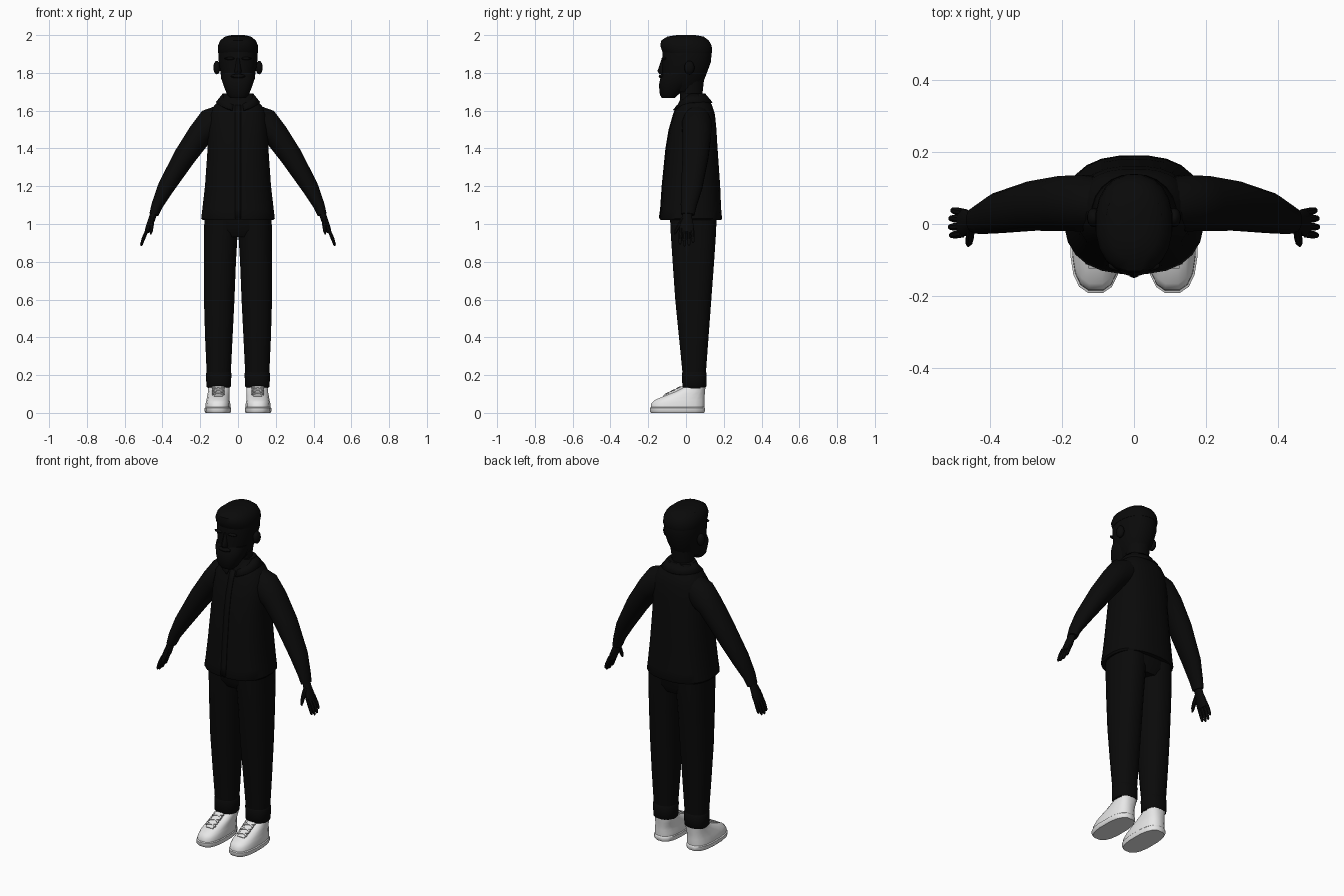
import bpy
import bmesh
from math import sin, cos, pi, radians, copysign
from mathutils import Vector, Matrix

default_cube = bpy.data.objects.get("Cube")
if default_cube:
    bpy.data.objects.remove(default_cube, do_unlink=True)


def make_material(name, value):
    mat = bpy.data.materials.new(name)
    mat.use_nodes = True
    colour = (value, value, value, 1)
    mat.diffuse_color = colour
    mat.node_tree.nodes["Principled BSDF"].inputs["Base Color"].default_value = colour
    return mat


black = make_material("soft black", .003)
white = make_material("shoe white", .8)


def finish(name, bm, mat, angle=40):
    """Turn a bmesh into a smooth shaded object with sharp creases kept."""
    bmesh.ops.recalc_face_normals(bm, faces=bm.faces)
    mesh = bpy.data.meshes.new(name)
    bm.to_mesh(mesh)
    bm.free()
    mesh.materials.append(mat)
    mesh.shade_smooth()
    mesh.set_sharp_from_angle(angle=radians(angle))
    obj = bpy.data.objects.new(name, mesh)
    bpy.context.scene.collection.objects.link(obj)
    return obj


def loft(name, rings, mat=black, sides=20, power=1.0):
    """Skin a list of (centre, u axis, v axis) superellipse rings."""
    bm = bmesh.new()
    loops = []
    for centre, u, v in rings:
        loop = []
        for i in range(sides):
            a = 2 * pi * (i + .5) / sides
            cu = copysign(abs(cos(a)) ** power, cos(a))
            cv = copysign(abs(sin(a)) ** power, sin(a))
            loop.append(bm.verts.new(centre + u * cu + v * cv))
        loops.append(loop)
    for low, high in zip(loops, loops[1:]):
        for i in range(sides):
            j = (i + 1) % sides
            bm.faces.new((low[i], low[j], high[j], high[i]))
    bm.faces.new(loops[0])
    bm.faces.new(loops[-1])
    return finish(name, bm, mat)


def stack(name, levels, mat=black, sides=20, power=1.0):
    """Loft level rings given as (z, front y, back y, left x, right x)."""
    rings = []
    for z, front, back, x0, x1 in levels:
        centre = Vector(((x0 + x1) / 2, (front + back) / 2, z))
        rings.append((centre, Vector(((x1 - x0) / 2, 0, 0)),
                      Vector((0, (back - front) / 2, 0))))
    return loft(name, rings, mat, sides, power)


def centred(levels):
    return [(z, front, back, -w, w) for z, front, back, w in levels]


def limb(name, path, side, sides=16):
    """Loft along a path of (x, y, z, thickness, depth), mirrored by side."""
    points = [Vector((side * p[0], p[1], p[2])) for p in path]
    rings = []
    for i, p in enumerate(path):
        along = points[min(i + 1, len(path) - 1)] - points[max(i - 1, 0)]
        across = along.cross(Vector((0, 1, 0))).normalized()
        depth = across.cross(along).normalized()
        rings.append((points[i], across * p[3], depth * p[4]))
    return loft(name, rings, black, sides)


def ellipsoid(name, centre, radii):
    bm = bmesh.new()
    matrix = Matrix.Translation(centre) @ Matrix.Diagonal((*radii, 1))
    bmesh.ops.create_uvsphere(bm, u_segments=14, v_segments=8, radius=1, matrix=matrix)
    return finish(name, bm, black)


def box(name, centre, size, mat, tilt=0, turn=0):
    bm = bmesh.new()
    matrix = (Matrix.Translation(centre) @ Matrix.Rotation(tilt, 4, "X")
              @ Matrix.Rotation(turn, 4, "Z") @ Matrix.Diagonal((*size, 1)))
    bmesh.ops.create_cube(bm, size=1, matrix=matrix)
    return finish(name, bm, mat)


# Jacket body, flared at the hem
jacket = centred([
    (1.02, -.136, .187, .188), (1.03, -.14, .192, .196), (1.08, -.133, .187, .19),
    (1.2, -.125, .182, .176), (1.4, -.105, .168, .162), (1.5, -.088, .162, .16),
    (1.58, -.065, .154, .152), (1.63, -.045, .138, .125), (1.66, -.03, .115, .095),
    (1.69, -.02, .1, .078)])
stack("jacket_body", jacket, sides=24, power=.8)

# Button placket following the jacket front
bm = bmesh.new()
rows = [[bm.verts.new((x, level[1] - .004, level[0])) for x in (-.016, .016)]
        for level in jacket[1:8]]
for low, high in zip(rows, rows[1:]):
    bm.faces.new((low[0], low[1], high[1], high[0]))
placket = finish("jacket_placket", bm, black)
placket.modifiers.new("thickness", "SOLIDIFY").thickness = .006

# Folded collar, open at the front with two points
bm = bmesh.new()
rows = []
count = 20
for i in range(count + 1):
    t = -1 + 2 * i / count
    a = t * radians(165)
    point = max(0, abs(t) - .6) / .4
    top = Vector((.082 * sin(a), .034 + .068 * cos(a), 1.69 - .045 * point))
    low = Vector((.118 * sin(a), .034 + .106 * cos(a), 1.645 - .04 * point))
    rows.append((bm.verts.new(top), bm.verts.new(low)))
for first, second in zip(rows, rows[1:]):
    bm.faces.new((first[0], first[1], second[1], second[0]))
collar = finish("jacket_collar", bm, black)
collar.modifiers.new("thickness", "SOLIDIFY").thickness = .01

# Neck, head, hair and beard
stack("neck", centred([(1.62, -.03, .09, .062), (1.7, -.033, .089, .062),
                       (1.8, -.04, .1, .075)]))
stack("head", centred([
    (1.7, -.11, .06, .05), (1.74, -.125, .088, .074), (1.79, -.125, .108, .092),
    (1.86, -.125, .134, .103), (1.92, -.125, .137, .105), (1.96, -.12, .125, .098),
    (1.985, -.09, .1, .078)]), power=.9)
stack("hair", centred([
    (1.905, -.122, .138, .106), (1.915, -.128, .14, .108), (1.945, -.138, .137, .107),
    (1.972, -.132, .122, .095), (1.992, -.1, .095, .07), (2, -.05, .05, .035)]), power=.9)
stack("beard", centred([
    (1.667, -.128, -.06, .042), (1.685, -.139, -.04, .058), (1.735, -.144, .02, .078),
    (1.77, -.137, .03, .09), (1.8, -.12, .02, .09)]), power=.85)
stack("nose", centred([(1.795, -.142, -.1, .016), (1.81, -.151, -.1, .02),
                       (1.835, -.142, -.1, .014), (1.88, -.127, -.1, .009)]), sides=10)
ellipsoid("moustache", (0, -.125, 1.782), (.04, .02, .012))

# Hips under the jacket
stack("trouser_hips", centred([(.93, -.06, .14, .1), (.97, -.082, .158, .172),
                               (1.06, -.088, .166, .178)]), power=.8)

# Outline of one left shoe, widened or narrowed per level
sole = [(0, -.188, .098, .04, .172), (.008, -.194, .102, .036, .178),
        (.026, -.194, .102, .036, .178), (.03, -.188, .099, .04, .173)]
upper = [(.028, -.188, .099, .04, .173), (.05, -.186, .1, .04, .172),
         (.068, -.168, .1, .044, .168), (.09, -.115, .1, .045, .164),
         (.112, -.06, .102, .044, .16), (.13, -.022, .103, .044, .158),
         (.14, -.01, .104, .045, .157)]
leg = [(.13, -.012, .1, .044, .16), (.2, -.018, .105, .038, .166),
       (.4, -.038, .12, .028, .175), (.6, -.058, .135, .018, .181),
       (.8, -.072, .15, .01, .182), (.95, -.082, .16, .001, .181),
       (1.05, -.086, .164, 0, .178)]
cuff = [(.135, -.016, .104, .041, .164), (.14, -.02, .108, .037, .168),
        (.21, -.022, .11, .034, .17), (.218, -.018, .105, .038, .166)]
sleeve = [(.07, .055, 1.57, .07, .07), (.14, .058, 1.53, .087, .08),
          (.2, .057, 1.475, .068, .078), (.284, .05, 1.355, .06, .07),
          (.382, .03, 1.193, .045, .057), (.428, .014, 1.1, .031, .043),
          (.445, .01, 1.05, .025, .036)]
palm = [(.438, .01, 1.08, .017, .024), (.455, .006, 1.03, .019, .028),
        (.472, .004, .985, .017, .039), (.484, .004, .955, .012, .038)]

for side, label in ((1, "left"), (-1, "right")):
    def mirrored(levels):
        return [(z, f, b, *sorted((side * x0, side * x1))) for z, f, b, x0, x1 in levels]

    # Trouser leg and turned-up cuff
    stack(label + "_trouser_leg", mirrored(leg), power=.85)
    stack(label + "_trouser_cuff", mirrored(cuff), power=.85)

    # Sneaker with tongue and crossed laces
    stack(label + "_shoe_sole", mirrored(sole), white, 16, .75)
    stack(label + "_shoe_upper", mirrored(upper), white, 16, .75)
    slope = radians(27)
    middle = side * .104
    box(label + "_shoe_tongue", (middle, -.07, .111), (.046, .115, .012), white, slope)
    for i in range(3):
        for turn in (-.35, .35):
            spot = (middle, -.1 + .03 * i, .103 + .015 * i)
            box(label + "_shoe_lace", spot, (.066, .008, .007), white, slope, turn)

    # Sleeve, palm, fingers and thumb
    limb(label + "_sleeve", sleeve, side)
    limb(label + "_palm", palm, side, 12)
    for y, reach in ((-.03, .9), (-.008, 1), (.015, .97), (.036, .8)):
        finger = [(.478, y * .9, .975, .01, .011),
                  (.478 + .022 * reach, y, .975 - .05 * reach, .01, .011),
                  (.478 + .033 * reach, y * 1.05, .975 - .083 * reach, .008, .008),
                  (.478 + .036 * reach, y * 1.05, .975 - .092 * reach, .003, .004)]
        limb(label + "_finger", finger, side, 8)
    thumb = [(.455, -.008, 1.035, .012, .014), (.457, -.035, .995, .012, .012),
             (.46, -.052, .965, .01, .01), (.462, -.06, .945, .004, .004)]
    limb(label + "_thumb", thumb, side, 8)

    # Ear and brow
    ellipsoid(label + "_ear", (side * .112, .018, 1.828), (.019, .027, .036))
    ellipsoid(label + "_brow", (side * .042, -.116, 1.876), (.03, .014, .008))
